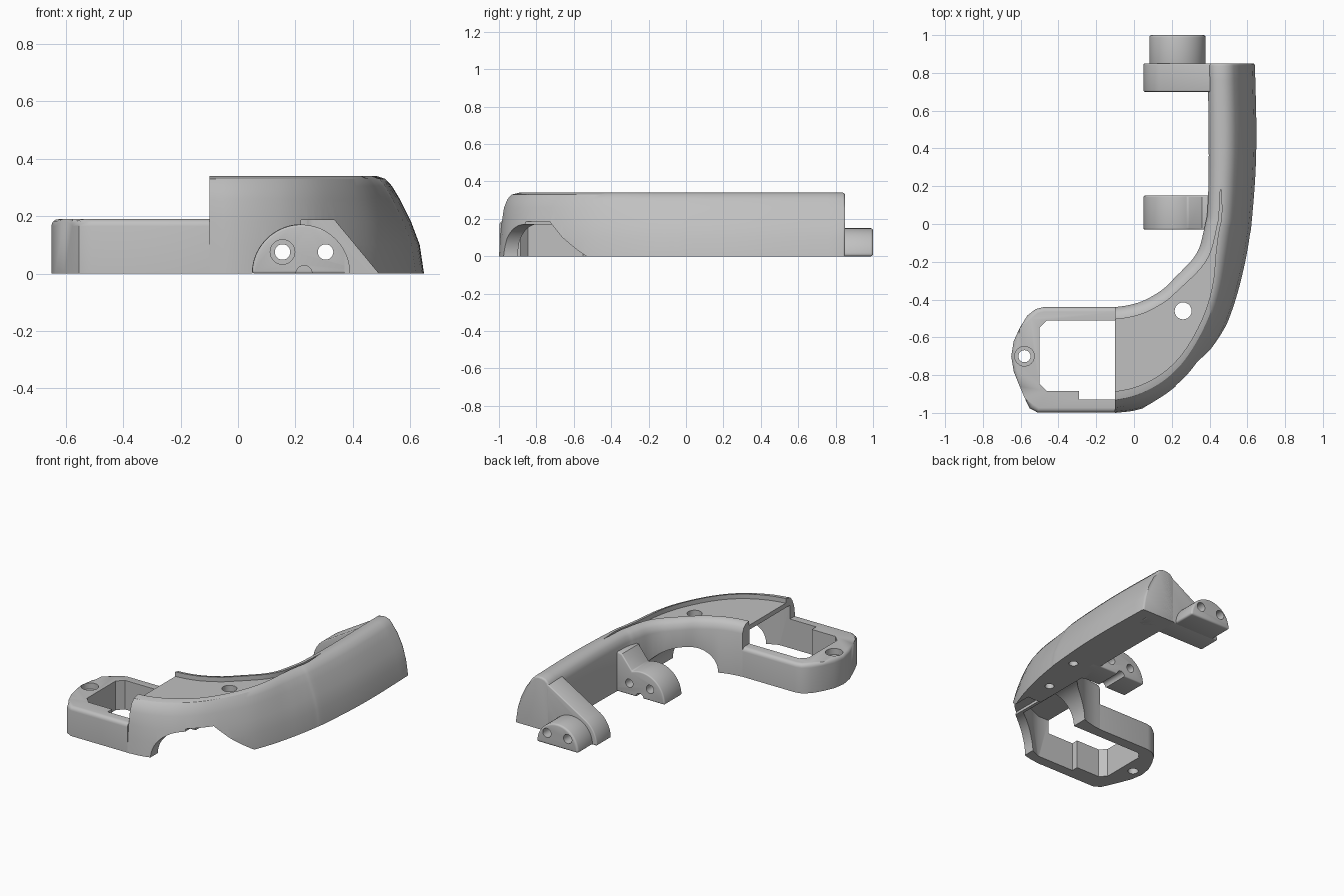
import bpy, bmesh
from math import cos, sin, radians
from mathutils import Vector

cube = bpy.data.objects.get("Cube")
if cube:
    bpy.data.objects.remove(cube)

grey = bpy.data.materials.new("plain grey")
grey.use_nodes = True
COLOUR = (0.53, 0.53, 0.53, 1)
grey.diffuse_color = COLOUR
grey.node_tree.nodes["Principled BSDF"].inputs["Base Color"].default_value = COLOUR


def make(name, bm):
    bmesh.ops.recalc_face_normals(bm, faces=bm.faces)
    if bm.calc_volume(signed=True) < 0:
        bmesh.ops.reverse_faces(bm, faces=bm.faces)
    mesh = bpy.data.meshes.new(name)
    bm.to_mesh(mesh)
    bm.free()
    ob = bpy.data.objects.new(name, mesh)
    bpy.context.collection.objects.link(ob)
    mesh.materials.append(grey)
    return ob


def prism(name, pts, axis, lo, hi, round_top=0, rounded=0):
    """Extrude a plan (axis z) or a front outline (axis y) from lo to hi."""
    bm = bmesh.new()
    place = (lambda a, b, h: (a, b, h)) if axis == "z" else (lambda a, b, h: (a, h, b))
    low = [bm.verts.new(place(a, b, lo)) for a, b in pts]
    high = [bm.verts.new(place(a, b, hi)) for a, b in pts]
    n = len(pts)
    bm.faces.new(low)
    bm.faces.new(high)
    for i in range(n):
        j = (i + 1) % n
        bm.faces.new((low[i], low[j], high[j], high[i]))
    if round_top:
        edges = [bm.edges.get((high[i], high[i + 1])) for i in range(rounded - 1)]
        bmesh.ops.bevel(bm, geom=edges, offset=round_top, segments=4,
                        profile=0.5, affect="EDGES", clamp_overlap=True)
    return make(name, bm)


def arc(cx, cz, r, a0, a1, n=24):
    return [(cx + r * cos(radians(a0 + (a1 - a0) * i / n)),
             cz + r * sin(radians(a0 + (a1 - a0) * i / n))) for i in range(n + 1)]


def rod(x, c, r, axis, lo, hi):
    return prism("cutter", arc(x, c, r, 0, 345, 23), axis, lo, hi)


def activate(ob):
    bpy.ops.object.select_all(action="DESELECT")
    ob.select_set(True)
    bpy.context.view_layer.objects.active = ob


def cut(ob, cutters):
    activate(ob)
    for c in cutters:
        mod = ob.modifiers.new("cut", "BOOLEAN")
        mod.operation = "DIFFERENCE"
        mod.solver = "MANIFOLD"
        mod.object = c
        bpy.ops.object.modifier_apply(modifier=mod.name)
        bpy.data.objects.remove(c)


def soften(ob, width):
    activate(ob)
    mod = ob.modifiers.new("soft edges", "BEVEL")
    mod.width = width
    mod.segments = 3
    mod.limit_method = "ANGLE"
    mod.angle_limit = radians(50)
    bpy.ops.object.modifier_apply(modifier=mod.name)


def smooth_path(pts, steps=4):
    """Catmull-Rom curve through the points."""
    p = [Vector(q) for q in pts]
    p = [2 * p[0] - p[1]] + p + [2 * p[-1] - p[-2]]
    out = []
    for i in range(1, len(p) - 2):
        for s in range(steps):
            t = s / steps
            out.append(0.5 * (2 * p[i] + (p[i + 1] - p[i - 1]) * t
                       + (2 * p[i - 1] - 5 * p[i] + 4 * p[i + 1] - p[i + 2]) * t ** 2
                       + (3 * p[i] - p[i - 1] - 3 * p[i + 1] + p[i + 2]) * t ** 3))
    return out + [p[-2]]


# Curved grip: outer and inner plan curves, station by station
outer = smooth_path([(-.1, -1), (0, -.988), (.1, -.957), (.2, -.905), (.3, -.82), (.4, -.692),
                     (.482, -.55), (.538, -.4), (.58, -.24), (.602, -.13), (.613, -.06),
                     (.622, 0), (.642, .25), (.648, .5), (.64, .85)])
inner = smooth_path([(-.1, -.44), (-.03, -.43), (.04, -.41), (.1, -.38), (.16, -.34),
                     (.215, -.285), (.265, -.235), (.315, -.18), (.348, -.12), (.366, -.05),
                     (.377, 0), (.388, .06), (.395, .25), (.395, .5), (.39, .85)])
# Outer side as (height, lean on the short front, lean on the long side)
lean = [(0, 0, 0), (.1, .007, .015), (.18, .015, .045), (.26, .027, .085),
        (.305, .045, .112), (.33, .068, .135), (.34, .11, .165)]
fillet = [(.34, .062), (.333, .035), (.315, .014), (.28, 0), (0, 0)]

bm = bmesh.new()
rings, top_out, top_in = [], [], []
for o, i in zip(outer, inner):
    d = (i - o).normalized()
    k = min(1, max(0, (o.x + .1) / .7))
    # Keep a flat strip along the top
    room = (i - o).length - .02
    fit = min(1, room / (.162 + .065 * k))
    sec = [(o + d * fit * (a + (b - a) * k), z) for z, a, b in lean]
    sec += [(i - d * fit * f, z) for z, f in fillet]
    top_out.append(sec[len(lean) - 1][0] + d * .003)
    top_in.append(sec[len(lean)][0] - d * .003)
    rings.append([bm.verts.new((p.x, p.y, z)) for p, z in sec])
m = len(rings[0])
for a, b in zip(rings, rings[1:]):
    for j in range(m):
        bm.faces.new((a[j], a[(j + 1) % m], b[(j + 1) % m], b[j]))
bm.faces.new(rings[0])
bm.faces.new(rings[-1])
# Round the far end of the bar
end = rings[-1]
bmesh.ops.bevel(bm, geom=[bm.edges.get((end[j], end[j + 1])) for j in range(m - 1)],
                offset=.012, segments=3, profile=0.5, affect="EDGES", clamp_overlap=True)
grip = make("curved_grip", bm)

# Shallow recess in the top, narrowing to a tip along the bar
last = sum(1 for p in top_out if p.y < .12)
lead = Vector((-.1, 0))
left = [top_out[0] + lead] + top_out[:last]
right = [top_in[0] + lead] + top_in[:last]
recess = prism("cutter", [tuple(p) for p in left] + [(.458, .2)]
               + [tuple(p) for p in reversed(right)], "z", .31, .4)

# Arched passage, wide at the front and round behind, and the bay behind the frame
passage = prism("cutter", arc(.22, 0, .17, 180, 90) + [(.22, .187), (.335, .187), (.49, 0),
                (.49, -.1), (.05, -.1)], "y", -1.2, -.42)
arch = prism("cutter", arc(.22, 0, .169, 180, 0) + [(.389, -.1), (.051, -.1)], "y", -.6, -.031)
bay = prism("cutter", [(-.3, -.93), (-.02, -.93), (.07, -.89), (.2, -.81), (.2, -.51),
                       (-.3, -.51)], "z", -.1, .28)
cut(grip, [recess, passage, arch, bay, rod(.26, -.46, .045, "z", -.1, .5)]
    + [rod(x, y, .028, "z", -.1, .1) for x, y in ((.535, .765), (.54, .07), (.475, -.235))])

# Low open frame with a rounded end
rim = [(-.1, -.44), (-.48, -.44), (-.52, -.45), (-.565, -.485), (-.605, -.55), (-.637, -.62),
       (-.65, -.7), (-.637, -.78), (-.605, -.86), (-.577, -.925),
       (-.553, -.975), (-.51, -.998), (-.1, -.998)]
opening = [(-.1, -.93), (-.29, -.93), (-.29, -.885), (-.46, -.885), (-.5, -.845),
           (-.5, -.55), (-.46, -.51), (-.1, -.51)]
frame = prism("open_frame", rim + opening, "z", 0, .19, round_top=.025, rounded=len(rim))
cut(frame, [rod(-.58, -.7, .032, "z", -.1, .4), rod(-.58, -.7, .052, "z", .15, .4)])


def screw_holes(r=.027):
    return [rod(x, .075, r, "y", -.2, 1.2) for x in (.155, .305)]


# Middle hinge lug, rising into the bar
lug = prism("middle_lug", arc(.22, 0, .17, 180, 67) + [(.36, .25), (.45, .27), (.45, 0)],
            "y", -.03, .15)
soften(lug, .008)
cut(lug, screw_holes() + [rod(.23, 0, .028, "y", -.2, .3),
                          rod(.155, .075, .043, "y", -.2, -.01)])

# End arm, sloping down from the bar to a rounded lobe
arm = prism("end_arm", arc(.22, 0, .17, 180, 119) + [(.455, .337), (.48, .337), (.54, .2),
            (.56, 0)], "y", .7, .85)
soften(arm, .015)
cut(arm, screw_holes())

# End boss with two screw holes
boss = prism("end_boss", arc(.23, 0, .15, 180, 0), "y", .83, 1)
soften(boss, .012)
cut(boss, screw_holes(.03))

for ob in (grip, frame, lug, arm, boss):
    activate(ob)
    bpy.ops.object.shade_smooth_by_angle(angle=radians(32))
